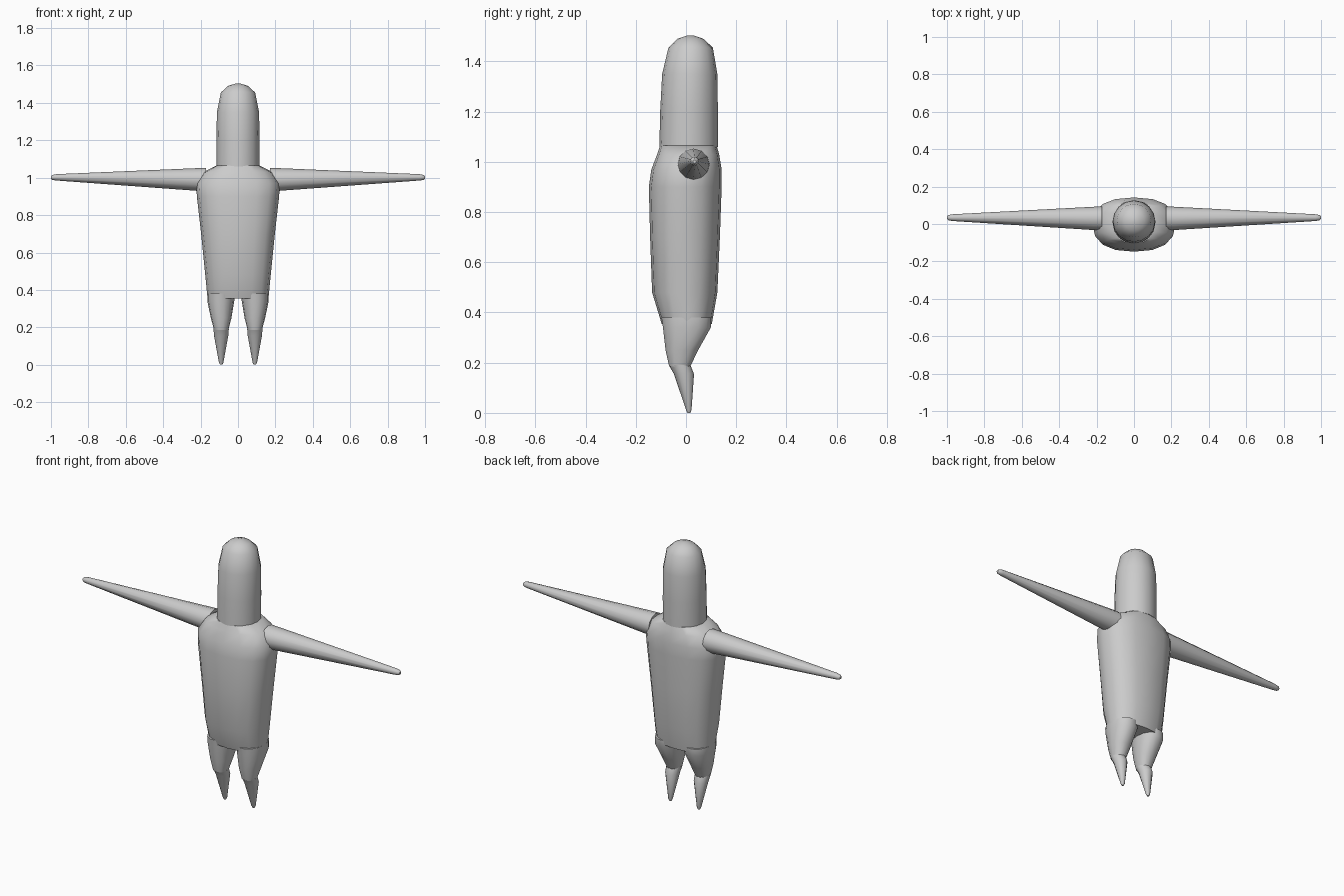
import bpy, bmesh
from math import sin, cos, pi, radians, copysign
from mathutils import Vector


def loft(name, rings, sides=16, power=2.0, along_x=False):
    """Skin closed rings of (height, centre_a, radius_a, low_b, high_b)."""
    bm = bmesh.new()
    loops = []
    for h, ca, ra, lo, hi in rings:
        cb, rb = (lo + hi) / 2, (hi - lo) / 2
        loop = []
        for i in range(sides):
            t = 2 * pi * i / sides
            c, s = cos(t), sin(t)
            a = ca + ra * copysign(abs(c) ** (2 / power), c)
            b = cb + rb * copysign(abs(s) ** (2 / power), s)
            loop.append(bm.verts.new((h, a, b) if along_x else (a, b, h)))
        loops.append(loop)
    for low, high in zip(loops, loops[1:]):
        for i in range(sides):
            j = (i + 1) % sides
            bm.faces.new((low[i], low[j], high[j], high[i]))
    bm.faces.new(loops[0][::-1])
    bm.faces.new(loops[-1])
    bmesh.ops.recalc_face_normals(bm, faces=bm.faces)
    mesh = bpy.data.meshes.new(name)
    bm.to_mesh(mesh)
    bm.free()
    obj = bpy.data.objects.new(name, mesh)
    bpy.context.collection.objects.link(obj)
    bpy.ops.object.select_all(action='DESELECT')
    obj.select_set(True)
    bpy.context.view_layer.objects.active = obj
    bpy.ops.object.shade_smooth_by_angle(angle=radians(40))
    return obj


def mirror_x(obj):
    obj.modifiers.new("Mirror", 'MIRROR').use_axis[0] = True


# Tapered torso with sloping shoulders
loft("torso", [
    (0.355, 0, 0.163, -0.097, 0.103),
    (0.48, 0, 0.175, -0.135, 0.125),
    (0.70, 0, 0.197, -0.143, 0.135),
    (0.90, 0, 0.220, -0.148, 0.142),
    (0.97, 0, 0.223, -0.138, 0.142),
    (1.03, 0, 0.185, -0.115, 0.132),
    (1.065, 0, 0.115, -0.103, 0.122),
], power=2.4)

# Bullet-shaped head
loft("head", [
    (1.06, 0, 0.115, -0.106, 0.127),
    (1.20, 0, 0.115, -0.103, 0.127),
    (1.35, 0, 0.113, -0.095, 0.125),
    (1.455, 0, 0.092, -0.070, 0.107),
    (1.49, 0, 0.055, -0.035, 0.070),
    (1.503, 0, 0.015, 0.003, 0.033),
])

# Straight tapering arms with rounded tips
mirror_x(loft("arms", [
    (0.17, 0.030, 0.064, 0.927, 1.053),
    (0.22, 0.030, 0.062, 0.930, 1.051),
    (0.97, 0.034, 0.018, 0.985, 1.019),
    (0.992, 0.034, 0.014, 0.988, 1.015),
    (1.00, 0.034, 0.007, 0.994, 1.008),
], sides=12, along_x=True))

# Short legs, flaring into the hips
mirror_x(loft("legs", [
    (0.185, 0.090, 0.038, -0.068, 0.018),
    (0.25, 0.090, 0.055, -0.083, 0.050),
    (0.34, 0.092, 0.072, -0.094, 0.101),
    (0.38, 0.090, 0.074, -0.100, 0.103),
], sides=14, power=2.2))

# Pointed feet
mirror_x(loft("feet", [
    (0.0, 0.090, 0.006, 0.006, 0.018),
    (0.012, 0.090, 0.012, 0.000, 0.022),
    (0.155, 0.090, 0.038, -0.048, 0.032),
    (0.19, 0.090, 0.041, -0.068, 0.018),
], sides=12))
